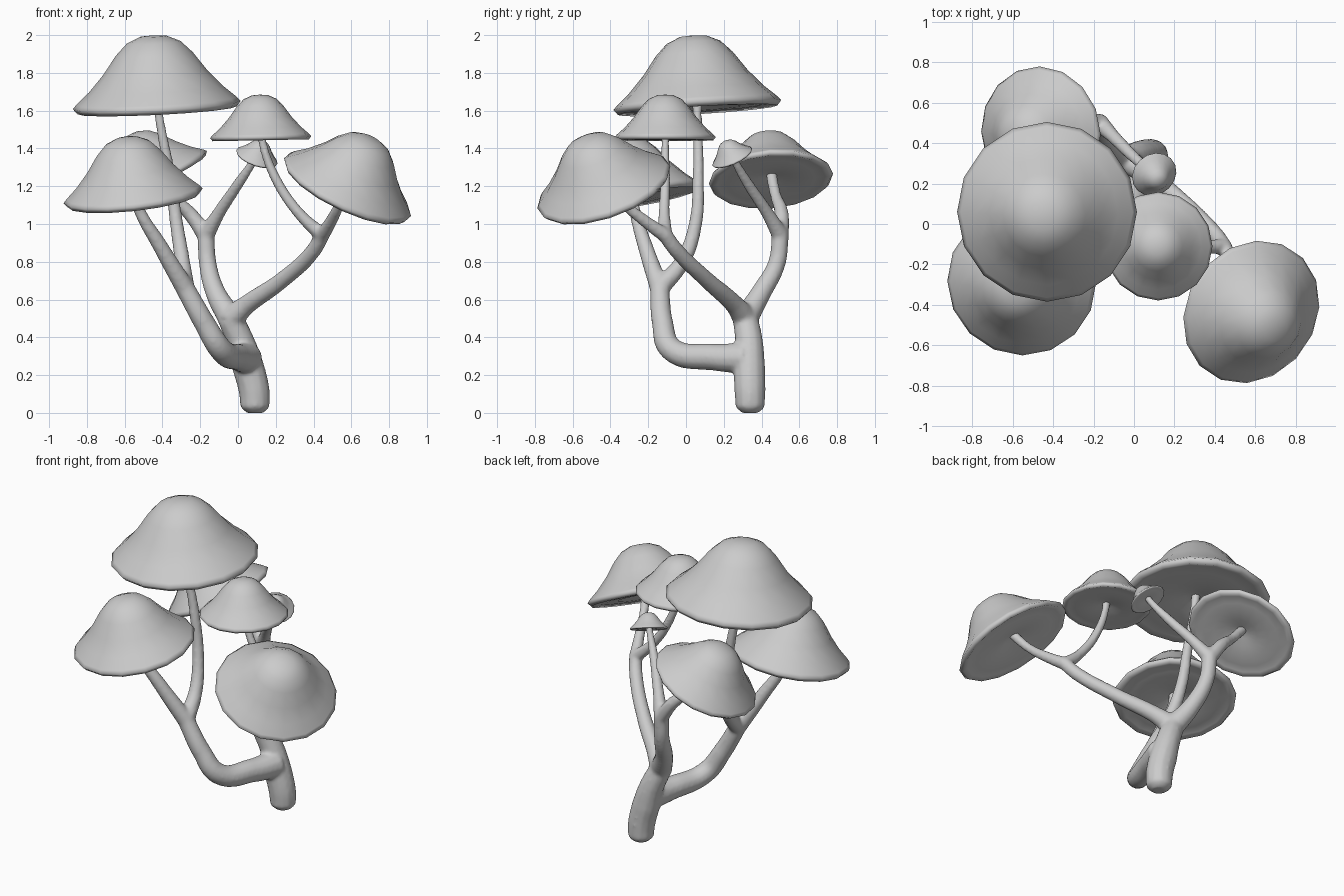
import bpy, bmesh, math
from mathutils import Vector

SIDES = 16
# bell profile as (radius, height) fractions: top, rounded rim lip, puffy underside
PROFILE = [(0.16, 0.985), (0.32, 0.90), (0.46, 0.73), (0.62, 0.465), (0.80, 0.225),
           (0.955, 0.06), (1.0, 0.0), (0.95, -0.075), (0.87, -0.045), (0.72, -0.055),
           (0.52, -0.05), (0.30, -0.01), (0.14, 0.04), (0.06, 0.06)]


def cap(name, centre, normal, radius, height):
    bm = bmesh.new()
    rings = [[bm.verts.new((r * radius * math.cos(2 * math.pi * i / SIDES),
                            r * radius * math.sin(2 * math.pi * i / SIDES),
                            h * height)) for i in range(SIDES)] for r, h in PROFILE]
    top = bm.verts.new((0, 0, height))
    low = bm.verts.new((0, 0, 0.06 * height))
    for i in range(SIDES):
        j = (i + 1) % SIDES
        bm.faces.new((top, rings[0][i], rings[0][j]))
        bm.faces.new((low, rings[-1][j], rings[-1][i]))
        for a, b in zip(rings, rings[1:]):
            bm.faces.new((a[i], b[i], b[j], a[j]))
    for f in bm.faces:
        f.smooth = True
    me = bpy.data.meshes.new(name)
    bm.to_mesh(me)
    bm.free()
    ob = bpy.data.objects.new(name, me)
    bpy.context.collection.objects.link(ob)
    ob.location = centre
    ob.rotation_mode = 'QUATERNION'
    ob.rotation_quaternion = Vector((0, 0, 1)).rotation_difference(Vector(normal))


# caps
cap("large_top_cap", (-0.43, 0.06, 1.63), (-0.05, -0.06, 1), 0.445, 0.37)
cap("left_front_cap", (-0.555, -0.285, 1.15), (-0.11, -0.17, 1), 0.37, 0.315)
cap("left_back_cap", (-0.46, 0.45, 1.24), (-0.5, -0.09, 1), 0.33, 0.26)
cap("right_front_cap", (0.58, -0.435, 1.195), (0.48, -0.35, 1), 0.37, 0.30)
cap("middle_cap", (0.12, -0.11, 1.46), (-0.02, 0, 1), 0.268, 0.225)
cap("tiny_cap", (0.10, 0.245, 1.355), (0.35, -0.45, 1), 0.115, 0.095)

# branching stems: x, y, z, radius
LOW = (-0.28, -0.14, 0.66, 0.052)      # front fork
MID = (-0.04, 0.315, 0.50, 0.068)      # rear fork
EAST = (0.445, -0.11, 0.94, 0.04)      # right fork
BACK = (-0.17, 0.50, 0.94, 0.046)      # back fork
PATHS = [
    # trunk
    [(0.09, 0.34, 0.0, 0.045), (0.09, 0.34, 0.03, 0.078), (0.085, 0.338, 0.12, 0.083),
     (0.055, 0.335, 0.24, 0.085), (0.02, 0.335, 0.36, 0.075), MID],
    # front branch and its two stems
    [(0.05, 0.32, 0.29, 0.085), (0.0, 0.15, 0.295, 0.072), (-0.09, -0.075, 0.335, 0.064),
     (-0.18, -0.125, 0.48, 0.057), LOW],
    [LOW, (-0.41, -0.215, 0.88, 0.041), (-0.53, -0.275, 1.09, 0.03), (-0.56, -0.29, 1.2, 0.034)],
    [LOW, (-0.295, -0.02, 0.80, 0.042), (-0.325, 0.05, 1.0, 0.036),
     (-0.36, 0.065, 1.25, 0.031), (-0.42, 0.06, 1.58, 0.024), (-0.435, 0.06, 1.69, 0.03)],
    # right branch and its two stems
    [MID, (0.05, 0.255, 0.575, 0.051), (0.23, 0.115, 0.70, 0.044), (0.40, -0.05, 0.86, 0.041), EAST],
    [EAST, (0.49, -0.21, 1.01, 0.033), (0.54, -0.33, 1.11, 0.027), (0.59, -0.435, 1.24, 0.03)],
    [EAST, (0.32, -0.115, 1.06, 0.03), (0.20, -0.11, 1.24, 0.027),
     (0.13, -0.11, 1.43, 0.022), (0.12, -0.11, 1.51, 0.025)],
    # back branch and its two stems
    [MID, (-0.12, 0.40, 0.64, 0.054), (-0.16, 0.48, 0.79, 0.047), BACK],
    [BACK, (-0.26, 0.505, 1.06, 0.038), (-0.36, 0.475, 1.15, 0.03), (-0.47, 0.45, 1.27, 0.03)],
    [BACK, (-0.10, 0.43, 1.06, 0.034), (0.0, 0.33, 1.21, 0.029),
     (0.08, 0.26, 1.33, 0.022), (0.105, 0.24, 1.375, 0.022)],
]
cu = bpy.data.curves.new("stems", 'CURVE')
cu.dimensions = '3D'
cu.bevel_depth = 1.0
cu.bevel_resolution = 4
cu.resolution_u = 8
cu.use_fill_caps = True
for path in PATHS:
    sp = cu.splines.new('BEZIER')
    sp.bezier_points.add(len(path) - 1)
    for bp, (x, y, z, r) in zip(sp.bezier_points, path):
        bp.co = (x, y, z)
        bp.radius = r
        bp.handle_left_type = bp.handle_right_type = 'AUTO'
stems = bpy.data.objects.new("branching_stems", cu)
bpy.context.collection.objects.link(stems)
bpy.ops.object.select_all(action='DESELECT')
stems.select_set(True)
bpy.context.view_layer.objects.active = stems
bpy.ops.object.convert(target='MESH')

# fuse the stems and soften the forks
stems = bpy.context.view_layer.objects.active
rm = stems.modifiers.new("fuse", 'REMESH')
rm.mode = 'VOXEL'
rm.voxel_size = 0.012
rm.use_smooth_shade = True
sm = stems.modifiers.new("soften", 'SMOOTH')
sm.factor = 0.5
sm.iterations = 5
